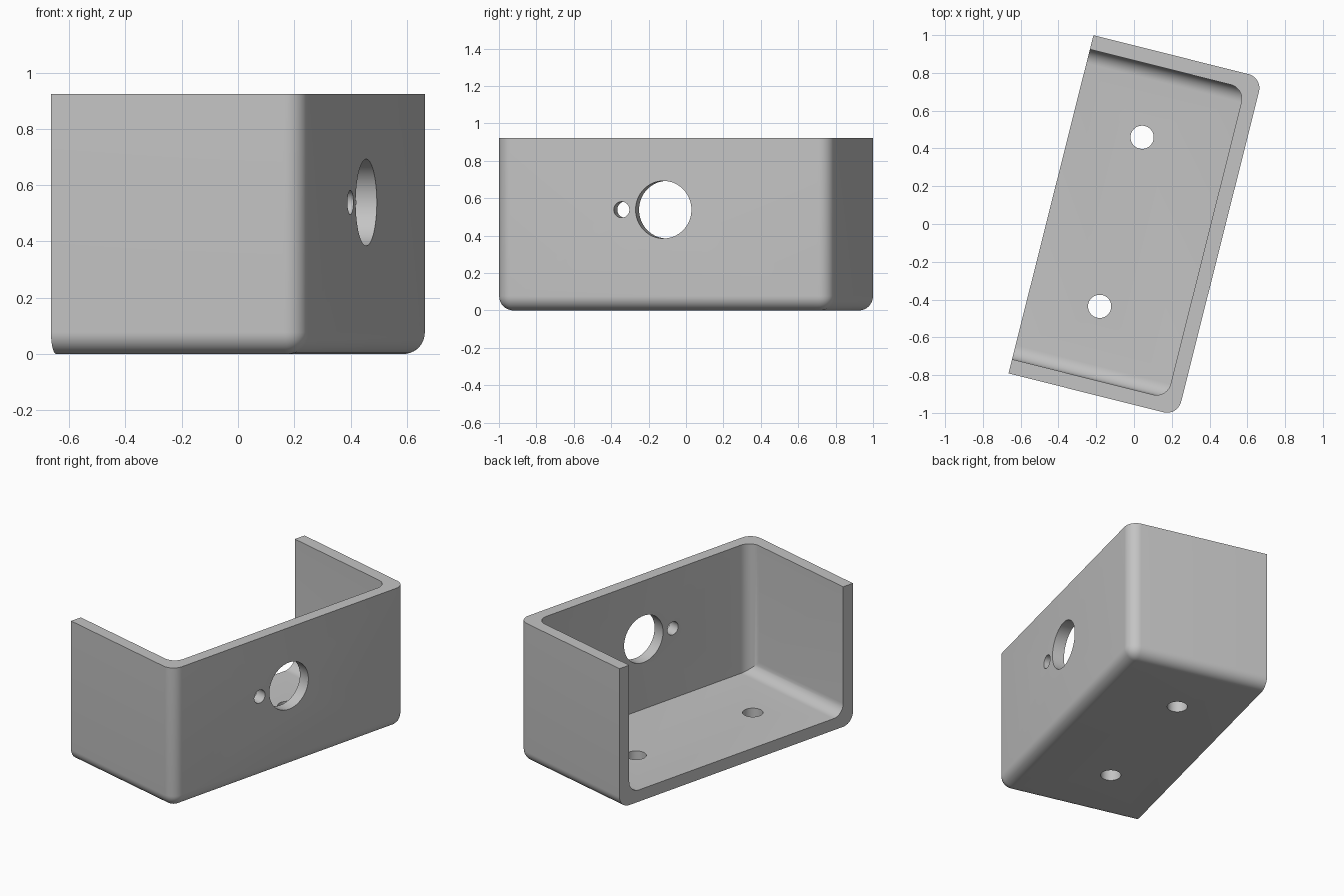
import bpy, bmesh, math
from mathutils import Matrix, Vector

if "Cube" in bpy.data.objects:
    bpy.data.objects.remove(bpy.data.objects["Cube"], do_unlink=True)

WIDTH, LENGTH, HEIGHT = 0.923, 1.846, 0.923
WALL = 0.077      # wall thickness
R = 0.0769        # fillet radius
PLACE = Matrix.Translation((0.008, -0.008, 0)) @ Matrix.Rotation(math.radians(-14.1), 4, 'Z')


def add_object(name, bm):
    bmesh.ops.recalc_face_normals(bm, faces=bm.faces)
    mesh = bpy.data.meshes.new(name)
    bm.to_mesh(mesh)
    bm.free()
    obj = bpy.data.objects.new(name, mesh)
    bpy.context.collection.objects.link(obj)
    return obj


def filleted_box(name, low, high, rounded):
    """Box between two corners; edges whose midpoint passes the rule are rounded."""
    low, high = Vector(low), Vector(high)
    bm = bmesh.new()
    bmesh.ops.create_cube(bm, size=1)
    edges = [e for e in bm.edges if rounded((e.verts[0].co + e.verts[1].co))]
    for v in bm.verts:
        v.co = [l + (c + 0.5) * (h - l) for l, h, c in zip(low, high, v.co)]
    bmesh.ops.bevel(bm, geom=edges, offset=R, offset_type='OFFSET', segments=10,
                    profile=0.5, affect='EDGES', clamp_overlap=True)
    return add_object(name, bm)


def drill(name, radius, centre, axis):
    bm = bmesh.new()
    turn = Matrix.Rotation(math.pi / 2, 4, 'Y') if axis == 'X' else Matrix()
    bmesh.ops.create_cone(bm, cap_ends=True, segments=64, radius1=radius, radius2=radius,
                          depth=0.3, matrix=Matrix.Translation(centre) @ turn)
    return add_object(name, bm)


def cut(target, cutter):
    mod = target.modifiers.new("cut", 'BOOLEAN')
    mod.operation, mod.solver, mod.object = 'DIFFERENCE', 'EXACT', cutter
    bpy.context.view_layer.objects.active = target
    bpy.ops.object.modifier_apply(modifier=mod.name)
    bpy.data.objects.remove(cutter, do_unlink=True)


def is_closed_corner(m):      # upright edges on the closed side
    return m.x > 0.5 and abs(m.y) > 0.5 and abs(m.z) < 0.1


def is_end_floor_edge(m):     # floor edges along the two end walls
    return m.z < -0.5 and abs(m.y) > 0.5


def is_front_floor_edge(m):   # floor edge below the drilled wall
    return m.z < -0.5 and m.x > 0.5


# Outer shell
x, y = WIDTH / 2, LENGTH / 2
bracket = filleted_box("bracket", (-x, -y, 0), (x, y, HEIGHT),
                       lambda m: is_closed_corner(m) or is_end_floor_edge(m) or is_front_floor_edge(m))

# Cavity, open at the top and one side
cut(bracket, filleted_box("cavity", (-x - 0.2, -y + WALL, WALL), (x - WALL, y - WALL, HEIGHT + 0.2),
                          lambda m: is_closed_corner(m) or is_end_floor_edge(m)))

# Floor screw holes, then the large and small holes of the long wall
for side in (-1, 1):
    cut(bracket, drill("floor_hole", 0.0615, (-0.08, side * 0.4615, 0), 'Z'))
cut(bracket, drill("large_hole", 0.154, (x, 0, 0.5385), 'X'))
cut(bracket, drill("small_hole", 0.043, (x, -0.231, 0.5385), 'X'))

# Placement, colour and shading
bracket.data.transform(PLACE)
grey = bpy.data.materials.new("light grey")
grey.use_nodes = True
colour = (0.55, 0.55, 0.55, 1)
grey.diffuse_color = colour
grey.node_tree.nodes["Principled BSDF"].inputs["Base Color"].default_value = colour
bracket.data.materials.clear()
bracket.data.materials.append(grey)
for face in bracket.data.polygons:
    face.material_index = 0

bpy.ops.object.select_all(action='DESELECT')
bracket.select_set(True)
bpy.context.view_layer.objects.active = bracket
bpy.ops.object.shade_smooth_by_angle(angle=math.radians(30))
